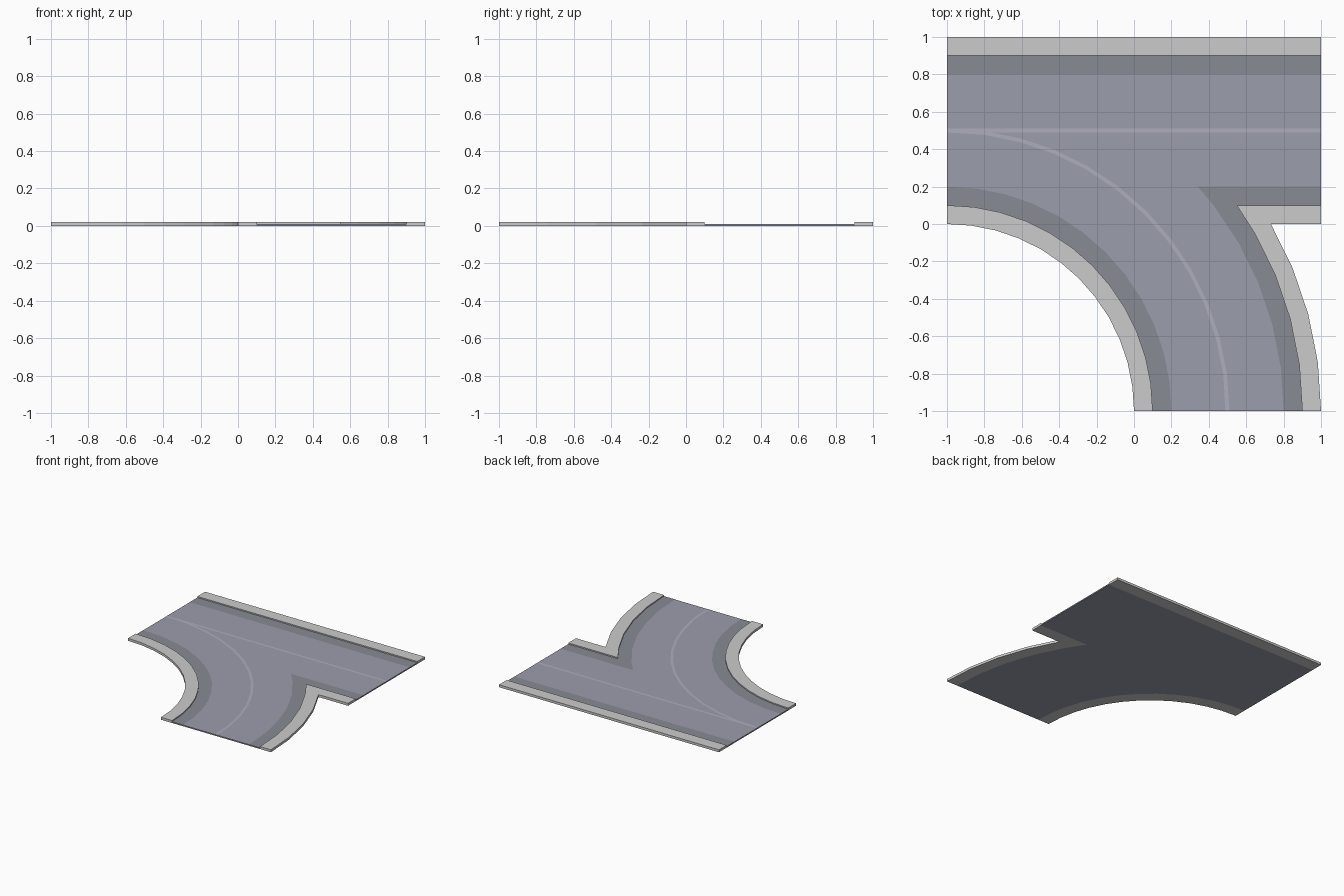
import bpy, bmesh, math

if "Cube" in bpy.data.objects:
    bpy.data.objects.remove(bpy.data.objects["Cube"])

KERB_Z, ROAD_Z = 0.02, 0.01
STEP = math.radians(7.5)


def material(name, rgb):
    m = bpy.data.materials.new(name)
    m.diffuse_color = (*rgb, 1)
    m.use_nodes = True
    m.node_tree.nodes["Principled BSDF"].inputs["Base Color"].default_value = m.diffuse_color
    return m


kerb_mat = material("kerb_grey", (0.57, 0.55, 0.58))
road_mat = material("asphalt", (0.33, 0.34, 0.41))
gutter_mat = material("gutter_asphalt", (0.25, 0.26, 0.30))
line_mat = material("lane_line", (0.42, 0.42, 0.51))


def arc(r, end_y=None):
    """Points round (-1, -1) from the y = -1 edge up to end_y, or a full quarter."""
    end = math.pi / 2 if end_y is None else math.asin((end_y + 1) / r)
    angles = [i * STEP for i in range(13) if i * STEP < end - 1e-4] + [end]
    return [(-1 + r * math.cos(a), -1 + r * math.sin(a)) for a in angles]


def rect(y0, y1):
    return [(-1, y0), (1, y0), (1, y1), (-1, y1)]


def ring(r0, r1):
    return arc(r1) + arc(r0)[::-1]


def corner(r0, y0, r1, y1):
    """Strip following the outer bend, then turning along the straight road."""
    return arc(r0, y0) + [(1, y0), (1, y1)] + arc(r1, y1)[::-1]


def part(name, outline, mat, z, height=0):
    """Flat outline at z, or a solid from z up to z + height."""
    bm = bmesh.new()
    face = bm.faces.new([bm.verts.new((x, y, z)) for x, y in outline])
    if height:
        bottom = face.copy()
        top = bmesh.ops.extrude_face_region(bm, geom=[face], use_keep_orig=False)["geom"]
        bmesh.ops.translate(bm, vec=(0, 0, height),
                            verts=[g for g in top if isinstance(g, bmesh.types.BMVert)])
        bmesh.ops.remove_doubles(bm, verts=bm.verts, dist=1e-6)
        bmesh.ops.recalc_face_normals(bm, faces=bm.faces)
    elif face.normal.z < 0 or (face.normal_update() or face.normal.z < 0):
        face.normal_flip()
    mesh = bpy.data.meshes.new(name)
    bm.to_mesh(mesh)
    bm.free()
    mesh.materials.append(mat)
    obj = bpy.data.objects.new(name, mesh)
    bpy.context.collection.objects.link(obj)


# Road slab filling everything between the kerbs
part("road", arc(1.9, 0.1) + [(1, 0.1), (1, 0.9), (-1, 0.9)] + arc(1.1)[::-1],
     road_mat, 0, ROAD_Z)

# Raised kerbs: far edge, inner bend, outer bend with side branch
part("far_kerb", rect(0.9, 1.0), kerb_mat, 0, KERB_Z)
part("inner_kerb", ring(1.0, 1.1), kerb_mat, 0, KERB_Z)
part("corner_kerb", corner(2.0, 0.0, 1.9, 0.1), kerb_mat, 0, KERB_Z)

# Dark gutters beside each kerb
g = ROAD_Z + 0.0004
part("far_gutter", rect(0.8, 0.9), gutter_mat, g)
part("inner_gutter", ring(1.1, 1.2), gutter_mat, g)
part("corner_gutter", corner(1.9, 0.1, 1.8, 0.2), gutter_mat, g)

# Centre lines
part("straight_line", rect(0.49, 0.51), line_mat, g)
part("curved_line", ring(1.49, 1.51), line_mat, g + 0.0001)
